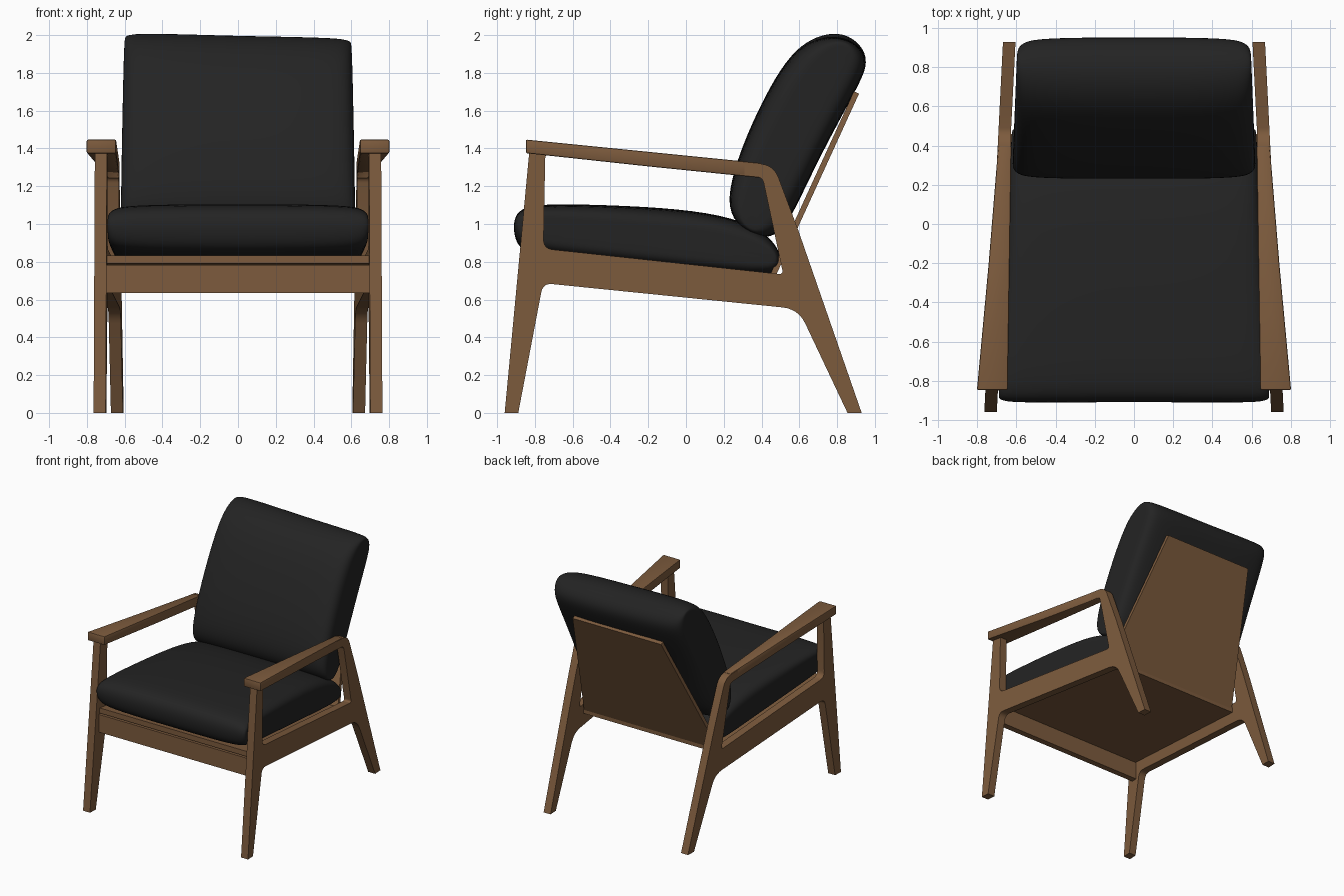
import bpy, bmesh
from mathutils import Vector

if "Cube" in bpy.data.objects:
    bpy.data.objects.remove(bpy.data.objects["Cube"])


def material(name, rgb):
    m = bpy.data.materials.new(name)
    m.diffuse_color = (*rgb, 1)
    m.use_nodes = True
    m.node_tree.nodes["Principled BSDF"].inputs["Base Color"].default_value = m.diffuse_color
    return m


WOOD = material("walnut wood", (0.205, 0.105, 0.047))
FABRIC = material("black fabric", (0.017, 0.017, 0.017))


def finish(bm, name, mat, mirror=False, angle=0.6):
    bmesh.ops.recalc_face_normals(bm, faces=bm.faces[:])
    me = bpy.data.meshes.new(name)
    bm.to_mesh(me)
    bm.free()
    me.materials.append(mat)
    ob = bpy.data.objects.new(name, me)
    bpy.context.collection.objects.link(ob)
    bpy.ops.object.select_all(action='DESELECT')
    ob.select_set(True)
    bpy.context.view_layer.objects.active = ob
    bpy.ops.object.shade_smooth_by_angle(angle=angle)
    if mirror:
        ob.modifiers.new("mirror", 'MIRROR')
    return ob


def loft(name, rings, mat, bevel=0.0, **kw):
    """Skin closed rings of equal length and cap both ends."""
    bm = bmesh.new()
    vs = [[bm.verts.new(p) for p in r] for r in rings]
    n = len(vs[0])
    for a, b in zip(vs, vs[1:]):
        for i in range(n):
            j = (i + 1) % n
            bm.faces.new((a[i], a[j], b[j], b[i]))
    bm.faces.new(vs[0])
    bm.faces.new(vs[-1])
    if bevel:
        bmesh.ops.recalc_face_normals(bm, faces=bm.faces[:])
        edges = [e for e in bm.edges if e.calc_face_angle(0) > 0.6]
        bmesh.ops.bevel(bm, geom=edges, offset=bevel, segments=2,
                        profile=0.5, affect='EDGES')
    return finish(bm, name, mat, **kw)


def fillet(points, steps=6):
    """Round the corners of a closed outline given as (y, z, cut length)."""
    out = []
    for i, (y, z, r) in enumerate(points):
        c = Vector((y, z))
        if not r:
            out.append(c)
            continue
        a = c + (Vector(points[i - 1][:2]) - c).normalized() * r
        b = c + (Vector(points[(i + 1) % len(points)][:2]) - c).normalized() * r
        for k in range(steps + 1):
            t = k / steps
            out.append(a * (1 - t) ** 2 + c * 2 * t * (1 - t) + b * t * t)
    return out


def inner_x(y):
    """Inner face of the side frames, which converge to the back."""
    return 0.652 - 0.0505 * y


# Side frames: legs, side rail and arm support in one slab with an opening
outer = fillet([(-0.96, 0, 0), (-0.888, 0, 0), (-0.757, 0.687, 0.05),
                (0.595, 0.55, 0.085), (0.855, 0, 0), (0.93, 0, 0),
                (0.595, 0.965, 0), (0.465, 1.312, 0.07), (-0.825, 1.432, 0)])
opening = fillet([(-0.745, 1.368, 0.02), (-0.755, 0.87, 0.05),
                  (0.515, 0.733, 0.025), (0.405, 1.247, 0.03)])
bm = bmesh.new()
for loop in (outer, opening):
    vs = [bm.verts.new((inner_x(p.x), p.x, p.y)) for p in loop]
    for i in range(len(vs)):
        bm.edges.new((vs[i - 1], vs[i]))
bmesh.ops.triangle_fill(bm, use_beauty=True, edges=bm.edges[:])
ext = bmesh.ops.extrude_face_region(bm, geom=bm.faces[:])
bmesh.ops.translate(bm, vec=(0.064, 0, 0),
                    verts=[v for v in ext["geom"] if isinstance(v, bmesh.types.BMVert)])
finish(bm, "side_frame", WOOD, mirror=True)

# Armrests: planks that widen to the front
arm = []
for y, x0, x1, z0, z1 in ((-0.848, 0.645, 0.802, 1.375, 1.447),
                          (-0.2, 0.635, 0.742, 1.305, 1.382),
                          (0.40, 0.626, 0.693, 1.244, 1.322)):
    arm.append([(x0, y, z0), (x1, y, z0), (x1, y, z1), (x0, y, z1)])
loft("armrest", arm, WOOD, bevel=0.008, mirror=True)

# Front rail
loft("front_rail", [[(x, -0.85, 0.635), (x, -0.80, 0.635),
                     (x, -0.80, 0.783), (x, -0.85, 0.783)] for x in (-0.70, 0.70)], WOOD)

# Seat board, sloping down to the back
loft("seat_board", [[(-w, y, z), (w, y, z), (w, y, z + 0.043), (-w, y, z + 0.043)]
                    for y, w, z in ((-0.84, 0.70, 0.791), (0.46, 0.64, 0.661))], WOOD)

# Back board, tapering to the top
loft("back_board", [[(-w, y, z), (w, y, z), (w, y - 0.027, z + 0.012), (-w, y - 0.027, z + 0.012)]
                    for y, w, z in ((0.45, 0.628, 0.67), (0.916, 0.41, 1.69))], WOOD)


def cushion(name, profile, axis, width, lift):
    """Sweep a side profile across x, thinning it toward both ends."""
    pts = [Vector(p) for p in profile]
    c = sum(pts, Vector((0, 0))) / len(pts)
    a = Vector(axis).normalized()
    rings = []
    for t, s, k in ((-1, .35, .94), (-1, .6, .97), (-.96, .82, .99), (-.85, .95, 1), (-.45, 1, 1),
                    (0, 1, .995), (.45, 1, 1), (.85, .95, 1), (.96, .82, .99), (1, .6, .97), (1, .35, .94)):
        ring = []
        for p in pts:
            along = a * (p - c).dot(a)
            q = c + along * k + (p - c - along) * s
            x = t * width(q.x)
            ring.append((x, q.x, q.y + lift(x, q.y)))
        rings.append(ring)
    ob = loft(name, rings, FABRIC, angle=3.14)
    sub = ob.modifiers.new("soft", 'SUBSURF')
    sub.levels = sub.render_levels = 2


# Seat cushion
cushion("seat_cushion",
        [(-0.915, 0.96), (-0.91, 1.04), (-0.86, 1.095), (-0.7, 1.108), (-0.3, 1.097),
         (0.05, 1.072), (0.3, 1.02), (0.45, 0.93), (0.505, 0.84), (0.50, 0.745),
         (0.42, 0.712), (0, 0.755), (-0.5, 0.805), (-0.80, 0.837), (-0.89, 0.87)],
        (1, -0.12), lambda y: 0.648 - 0.05 * y, lambda x, z: 0)

# Back cushion, with a slightly uneven top
cushion("back_cushion",
        [(0.40, 0.915), (0.28, 0.98), (0.222, 1.08), (0.235, 1.22), (0.30, 1.42),
         (0.40, 1.64), (0.50, 1.82), (0.60, 1.94), (0.72, 2.0), (0.84, 2.0),
         (0.93, 1.94), (0.965, 1.86), (0.925, 1.76), (0.85, 1.62), (0.70, 1.34),
         (0.57, 1.06), (0.50, 0.95)],
        (0.46, 0.89), lambda y: 0.632 - 0.04 * y,
        lambda x, z: -0.03 * x * max(0, z - 1.2))
